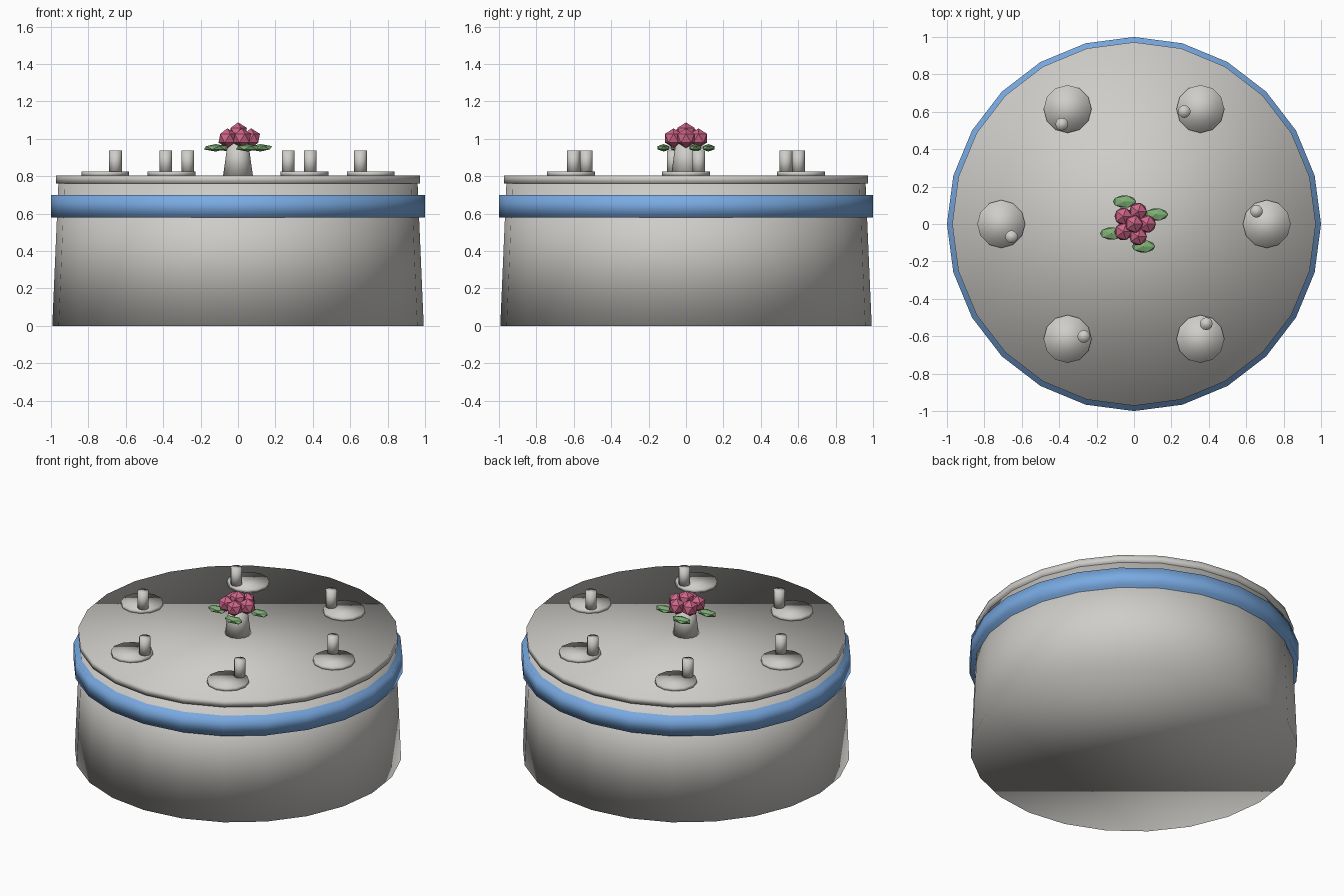
import bpy
import bmesh
import math
from mathutils import Matrix, Vector

if "Cube" in bpy.data.objects:
    bpy.data.objects.remove(bpy.data.objects["Cube"])


def material(name, rgb):
    m = bpy.data.materials.new(name)
    m.diffuse_color = (*rgb, 1.0)
    m.use_nodes = True
    m.node_tree.nodes["Principled BSDF"].inputs["Base Color"].default_value = m.diffuse_color
    return m


GREY = material("warm light grey", (0.62, 0.61, 0.58))
BLUE = material("sky blue", (0.19, 0.40, 0.76))
PINK = material("rose pink", (0.62, 0.13, 0.25))
GREEN = material("leaf green", (0.21, 0.43, 0.18))


def finish(bm, name, mat, smooth):
    mesh = bpy.data.meshes.new(name)
    for f in bm.faces:
        f.smooth = smooth
    bm.to_mesh(mesh)
    bm.free()
    mesh.materials.append(mat)
    obj = bpy.data.objects.new(name, mesh)
    bpy.context.collection.objects.link(obj)
    return obj


def frustum(name, mat, sides, r_low, r_high, z_low, z_high, x=0.0, y=0.0):
    """Closed round part standing between two heights."""
    bm = bmesh.new()
    bmesh.ops.create_cone(
        bm, cap_ends=True, segments=sides, radius1=r_low, radius2=r_high,
        depth=z_high - z_low,
        matrix=Matrix.Translation((x, y, (z_low + z_high) / 2)))
    return finish(bm, name, mat, True)


def faceted_ball(name, mat, centre, scale):
    """Twenty-sided flat-shaded ball, optionally stretched."""
    bm = bmesh.new()
    bmesh.ops.create_icosphere(
        bm, subdivisions=1, radius=1.0,
        matrix=Matrix.Translation(centre) @ Matrix.Diagonal((*scale, 1.0)))
    return finish(bm, name, mat, False)


# Round box: tapered wall, lid rim and blue band
frustum("body", GREY, 24, 0.993, 0.96, 0.0, 0.77)
frustum("lid", GREY, 24, 0.972, 0.972, 0.76, 0.805)
frustum("band", BLUE, 24, 1.0, 1.0, 0.58, 0.70)

# Six discs in a ring, each with an off-centre peg
for i in range(6):
    turn = Matrix.Rotation(i * math.pi / 3, 3, 'Z')
    disc = turn @ Vector((0.71, 0.0, 0.0))
    peg = turn @ Vector((0.655, 0.068, 0.0))
    frustum(f"disc_{i + 1}", GREY, 12, 0.128, 0.128, 0.80, 0.826, disc.x, disc.y)
    frustum(f"peg_{i + 1}", GREY, 12, 0.034, 0.034, 0.815, 0.938, peg.x, peg.y)

# Flower stand
frustum("flower_stand", GREY, 12, 0.08, 0.055, 0.80, 0.98)

# Flower: one raised middle ball with five petals round it
faceted_ball("flower_middle", PINK, (0, 0, 1.035), (0.053, 0.053, 0.053))
for i in range(5):
    a = i * math.tau / 5
    faceted_ball(f"petal_{i + 1}", PINK,
                 (0.07 * math.cos(a), 0.07 * math.sin(a), 1.003),
                 (0.053, 0.053, 0.053))

# Four flattened leaves under the flower
for i in range(4):
    a = math.radians(23 + 90 * i)
    faceted_ball(f"leaf_{i + 1}", GREEN,
                 (0.13 * math.cos(a), 0.13 * math.sin(a), 0.952),
                 (0.07, 0.037, 0.02))
